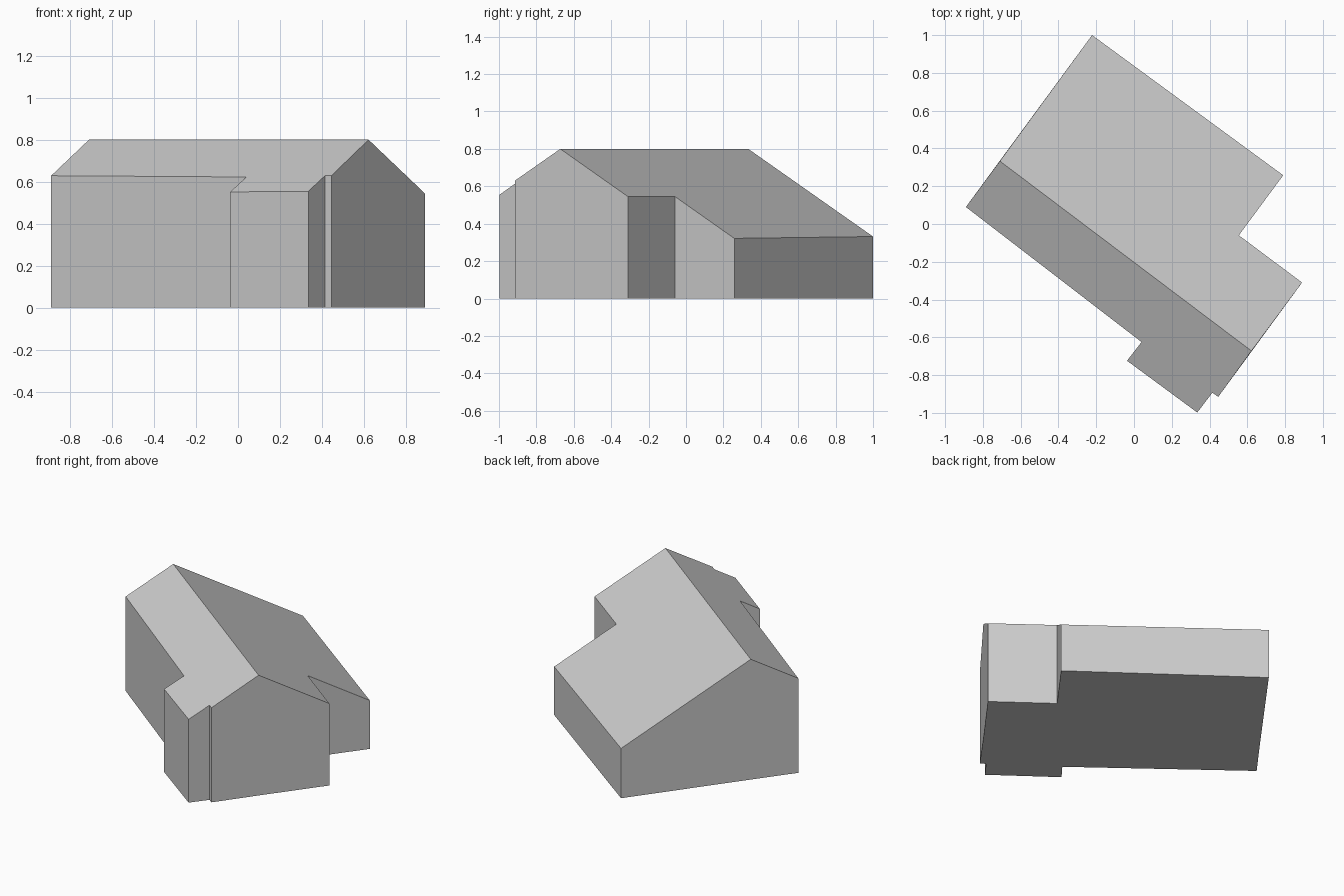
import bpy
import bmesh
from mathutils import Vector

cube = bpy.data.objects.get("Cube")
if cube:
    bpy.data.objects.remove(cube, do_unlink=True)

# One plain grey for walls and roof
grey = bpy.data.materials.new("light grey")
grey.use_nodes = True
colour = (0.6, 0.6, 0.6, 1)
grey.diffuse_color = colour
grey.node_tree.nodes["Principled BSDF"].inputs["Base Color"].default_value = colour

# Ridge line and the eave outline on each side of it
RIDGE_HEIGHT = 0.8
PITCH = 0.567
ridge_left = Vector((-0.71, 0.333))
ridge_right = Vector((0.622, -0.672))
front_eaves = [(-0.89, 0.09), (0.04, -0.625), (-0.037, -0.724),
               (0.335, -0.998), (0.415, -0.893), (0.446, -0.915)]
back_eaves = [(0.89, -0.31), (0.555, -0.06), (0.79, 0.258), (-0.222, 1.0)]

along = (ridge_right - ridge_left).normalized()
across = Vector((-along.y, along.x))


def roof_height(point):
    """Height of the pitched roof, falling away evenly from the ridge."""
    return RIDGE_HEIGHT - PITCH * abs((Vector(point) - ridge_left).dot(across))


bm = bmesh.new()


def column(point):
    """A floor vertex and the roof vertex above it."""
    x, y = point
    return bm.verts.new((x, y, 0)), bm.verts.new((x, y, roof_height(point)))


left, right = column(ridge_left), column(ridge_right)
front = [column(p) for p in front_eaves]
back = [column(p) for p in back_eaves]
outline = [left] + front + [right] + back

# Two roof slopes
bm.faces.new([top for _, top in [left] + front + [right]])
bm.faces.new([top for _, top in [right] + back + [left]])

# Floor
bm.faces.new([floor for floor, _ in reversed(outline)])

# Walls; gable ends are single faces reaching up to the ridge
wall_runs = [[front[-1], right, back[0]], [back[-1], left, front[0]]]
for side in (front, back):
    wall_runs += [list(pair) for pair in zip(side, side[1:])]
for run in wall_runs:
    bm.faces.new([floor for floor, _ in run] + [top for _, top in reversed(run)])

bmesh.ops.recalc_face_normals(bm, faces=bm.faces)
mesh = bpy.data.meshes.new("house")
bm.to_mesh(mesh)
bm.free()
mesh.materials.append(grey)
house = bpy.data.objects.new("house", mesh)
bpy.context.collection.objects.link(house)
